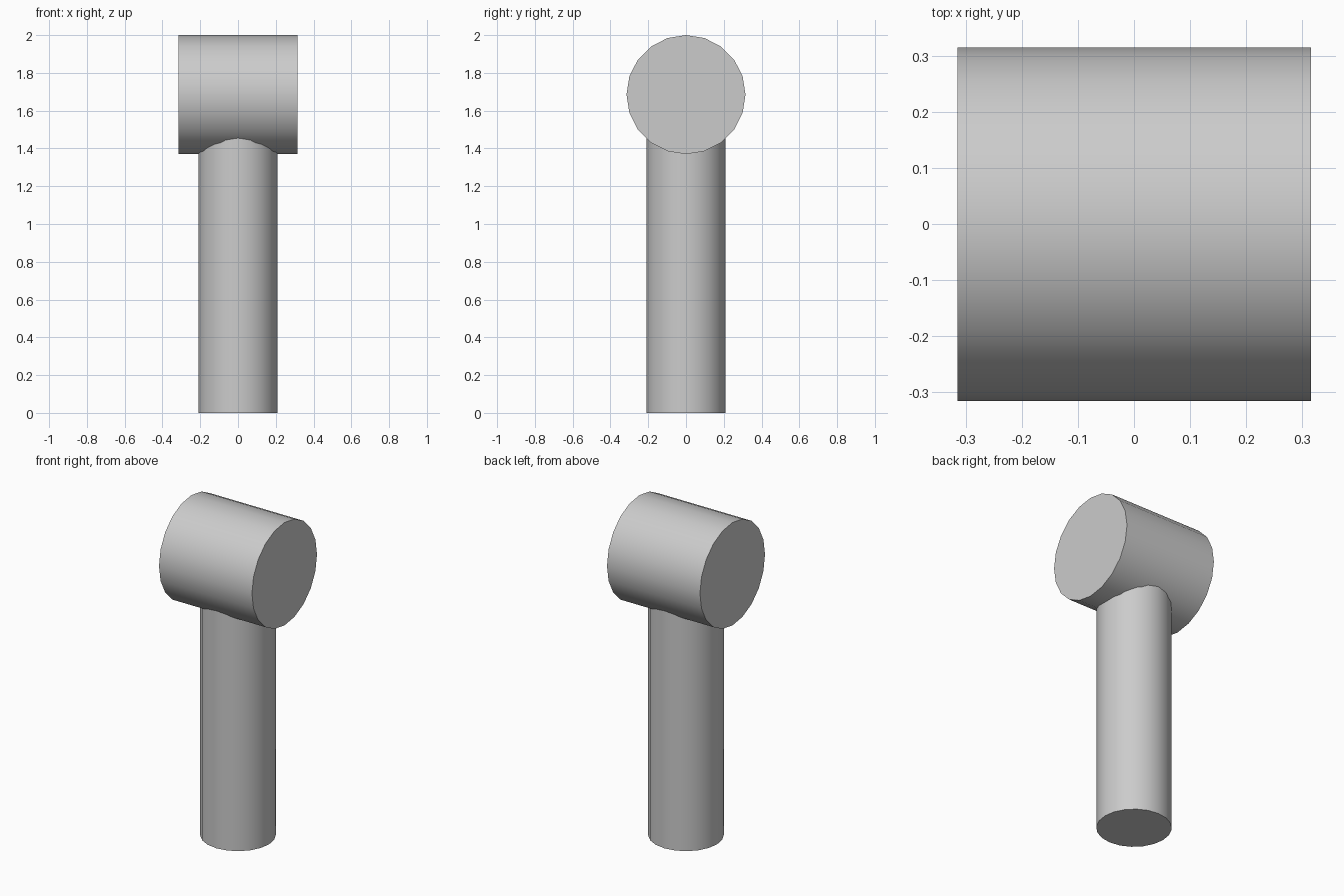
import bpy
import math

if "Cube" in bpy.data.objects:
    bpy.data.objects.remove(bpy.data.objects["Cube"])

SIDES = 20


def cylinder(name, radius, length, centre_z, rotation=(0, 0, 0)):
    bpy.ops.mesh.primitive_cylinder_add(
        vertices=SIDES, radius=radius, depth=length,
        location=(0, 0, centre_z), rotation=rotation)
    obj = bpy.context.object
    obj.name = name
    bpy.ops.object.transform_apply(location=False, rotation=True, scale=True)
    bpy.ops.object.shade_smooth_by_angle(angle=math.radians(30))
    return obj


# Upright handle, running up into the head
HANDLE_TOP = 1.58
cylinder("handle", 0.21, HANDLE_TOP, HANDLE_TOP / 2)

# Head lying along x, its top at z = 2
HEAD_RADIUS = 0.315
cylinder("head", HEAD_RADIUS, 2 * HEAD_RADIUS, 2 - HEAD_RADIUS,
         (0, math.pi / 2, 0))
